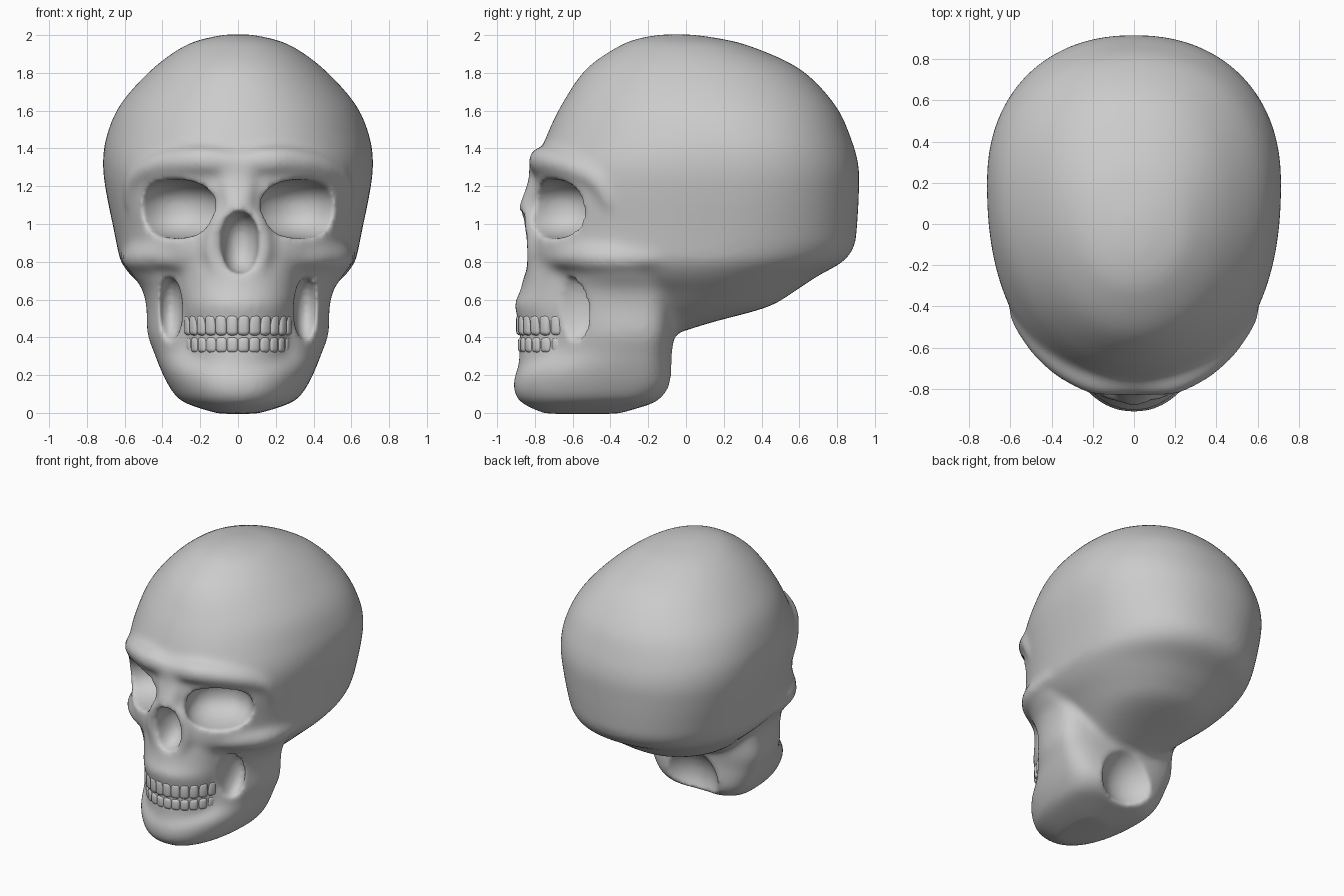
import bpy, bmesh, math
from mathutils import Matrix, Vector

cube = bpy.data.objects.get("Cube")
if cube:
    bpy.data.objects.remove(cube)

bone = bpy.data.materials.new("bone_grey")
bone.use_nodes = True
bone.diffuse_color = (0.6, 0.6, 0.6, 1)
bone.node_tree.nodes["Principled BSDF"].inputs["Base Color"].default_value = (0.6, 0.6, 0.6, 1)


def spline(keys, steps):
    """Smooth curve through tuples of any length."""
    pts = [Vector(k) for k in keys]
    out = []
    for i in range(len(pts) - 1):
        a, b, c, d = pts[max(i - 1, 0)], pts[i], pts[i + 1], pts[min(i + 2, len(pts) - 1)]
        for s in range(steps):
            t = s / steps
            out.append(b + (c - a) * (t / 2) + (a * 2 - b * 5 + c * 4 - d) * (t * t / 2)
                       + (b * 3 - a - c * 3 + d) * (t ** 3 / 2))
    return out + [pts[-1]]


def spow(v, k):
    return math.copysign(abs(v) ** k, v)


def loft(bm, keys, back_pow, n=72):
    """Stack egg-shaped rings given as (z, front, back, half width, widest y, front squareness)."""
    rings = []
    for z, front, back, w, mid, front_pow in spline(keys, 5):
        ring = []
        for i in range(n):
            a = 2 * math.pi * i / n
            ahead = math.cos(a) > 0
            e = 2 / (front_pow if ahead else back_pow)
            reach = mid - front if ahead else back - mid
            ring.append(bm.verts.new((w * spow(math.sin(a), e), mid - reach * spow(math.cos(a), e), z)))
        rings.append(ring)
    for lo, hi in zip(rings, rings[1:]):
        for i in range(n):
            j = (i + 1) % n
            bm.faces.new((lo[i], lo[j], hi[j], hi[i]))
    bm.faces.new(rings[0][::-1])
    bm.faces.new(rings[-1])


def ridge(bm, keys):
    """Mirrored soft ridge through (x, y, z, radius)."""
    for x, y, z, r in spline(keys, 6):
        for side in (1, -1):
            bmesh.ops.create_icosphere(bm, subdivisions=2, radius=r,
                                       matrix=Matrix.Translation((side * x, y, z)))


def blob(bm, centre, radii, turn=0.0, square=1.0):
    verts = bmesh.ops.create_icosphere(bm, subdivisions=4, radius=1)["verts"]
    for v in verts:
        v.co = [spow(c, square) for c in v.co]
    m = Matrix.Translation(centre) @ Matrix.Rotation(turn, 4, 'Z') @ Matrix.Diagonal((*radii, 1))
    bmesh.ops.transform(bm, matrix=m, verts=verts)


def make(name, bm):
    bmesh.ops.recalc_face_normals(bm, faces=bm.faces)
    mesh = bpy.data.meshes.new(name)
    bm.to_mesh(mesh)
    bm.free()
    obj = bpy.data.objects.new(name, mesh)
    bpy.context.collection.objects.link(obj)
    return obj


# Braincase and upper face, with sloping base
bm = bmesh.new()
loft(bm, [
    (0.43, -0.30, -0.02, 0.20, -0.15, 2), (0.48, -0.40, 0.14, 0.28, -0.10, 2),
    (0.56, -0.50, 0.43, 0.38, -0.02, 2), (0.64, -0.60, 0.57, 0.47, 0.03, 2),
    (0.72, -0.73, 0.69, 0.56, 0.05, 2.15), (0.80, -0.81, 0.83, 0.62, 0.10, 2.3),
    (0.88, -0.82, 0.89, 0.64, 0.15, 2.35), (0.98, -0.81, 0.905, 0.66, 0.18, 2.35),
    (1.15, -0.80, 0.915, 0.695, 0.20, 2.35), (1.30, -0.79, 0.915, 0.715, 0.20, 2.3),
    (1.45, -0.745, 0.875, 0.70, 0.18, 2.15), (1.63, -0.66, 0.79, 0.625, 0.12, 2.05),
    (1.82, -0.53, 0.605, 0.455, 0.06, 2), (1.945, -0.35, 0.33, 0.28, 0.0, 2),
    (1.99, -0.22, 0.13, 0.14, -0.04, 2), (2.005, -0.10, 0.0, 0.04, -0.05, 2)], 2.2)

# Jaw body and rami
loft(bm, [
    (-0.005, -0.75, -0.36, 0.10, -0.55, 2.2), (0.03, -0.83, -0.24, 0.22, -0.45, 2.2),
    (0.07, -0.89, -0.13, 0.31, -0.35, 2.2), (0.14, -0.915, -0.07, 0.365, -0.30, 2.2),
    (0.23, -0.89, -0.065, 0.41, -0.28, 2.2), (0.32, -0.77, -0.07, 0.445, -0.26, 2.2),
    (0.42, -0.74, -0.06, 0.48, -0.25, 2.2), (0.56, -0.74, -0.05, 0.485, -0.25, 2.2),
    (0.66, -0.72, -0.05, 0.51, -0.26, 2.2), (0.73, -0.70, -0.08, 0.56, -0.28, 2.2),
    (0.80, -0.68, -0.10, 0.58, -0.30, 2.2)], 3.0)

# Muzzle behind the teeth
loft(bm, [
    (0.20, -0.895, -0.4, 0.27, -0.55, 2), (0.28, -0.885, -0.4, 0.28, -0.55, 2),
    (0.36, -0.88, -0.4, 0.285, -0.55, 2), (0.46, -0.885, -0.4, 0.29, -0.55, 2),
    (0.53, -0.90, -0.4, 0.305, -0.55, 2), (0.58, -0.91, -0.4, 0.31, -0.55, 2),
    (0.64, -0.88, -0.4, 0.32, -0.55, 2), (0.72, -0.86, -0.4, 0.33, -0.55, 2),
    (0.80, -0.84, -0.4, 0.34, -0.55, 2), (0.95, -0.79, -0.4, 0.30, -0.55, 2)], 2.2)

# Brows, cheekbones, nose bridge and nose rim
ridge(bm, [(0, -0.765, 1.32, 0.07), (0.2, -0.75, 1.335, 0.08), (0.4, -0.63, 1.31, 0.075),
           (0.535, -0.475, 1.24, 0.06), (0.565, -0.40, 1.12, 0.045)])
ridge(bm, [(0.22, -0.71, 0.82, 0.065), (0.4, -0.595, 0.83, 0.075),
           (0.52, -0.43, 0.82, 0.075), (0.57, -0.2, 0.82, 0.055), (0.57, 0.0, 0.83, 0.04)])
ridge(bm, [(0, -0.74, 1.32, 0.09), (0.03, -0.76, 1.2, 0.085), (0.01, -0.82, 1.08, 0.07)])
ridge(bm, [(0, -0.83, 1.09, 0.06), (0.10, -0.81, 1.0, 0.055),
           (0.135, -0.80, 0.86, 0.05), (0.08, -0.81, 0.74, 0.045), (0, -0.82, 0.72, 0.04)])
skull = make("skull", bm)

# Hollow cutters: eye sockets, nose, cheeks and the space between the rami
sockets, nose, hollows = bmesh.new(), bmesh.new(), bmesh.new()
for side in (1, -1):
    blob(sockets, (side * 0.335, -0.70, 1.08), (0.23, 0.26, 0.155), side * 0.62, 0.85)
    blob(hollows, (side * 0.36, -0.60, 0.55), (0.07, 0.14, 0.17))
blob(nose, (0.01, -0.87, 0.9), (0.1, 0.18, 0.165), 0, 0.9)
blob(hollows, (0, 0.12, 0.17), (0.27, 0.32, 0.28))
cutters = [make("socket_cutter", sockets), make("nose_cutter", nose), make("hollow_cutter", hollows)]


def fuse(voxel, rounds):
    mod = skull.modifiers.new("fuse", 'REMESH')
    mod.mode = 'VOXEL'
    mod.voxel_size = voxel
    mod = skull.modifiers.new("soften", 'SMOOTH')
    mod.factor = 0.5
    mod.iterations = rounds


# Fuse the bone, carve it, then soften the rims
fuse(0.02, 12)
for cutter in cutters:
    cutter.hide_render = True
    mod = skull.modifiers.new("carve", 'BOOLEAN')
    mod.operation = 'DIFFERENCE'
    mod.object = cutter
fuse(0.016, 7)
bpy.context.view_layer.update()
graph = bpy.context.evaluated_depsgraph_get()
baked = bpy.data.meshes.new_from_object(skull.evaluated_get(graph))
skull.modifiers.clear()
skull.data = baked
for cutter in cutters:
    bpy.data.objects.remove(cutter)

# Teeth along the arch
parts = [skull]
for name, z, height, grow in (("upper_teeth", 0.465, 0.11, 0.0), ("lower_teeth", 0.36, 0.085, -0.01)):
    bm = bmesh.new()
    for i in range(12):
        a = math.radians(-66 + 12 * i)
        place = Matrix.Translation(((0.275 + grow) * math.sin(a), -0.55 - (0.32 + grow) * math.cos(a), z))
        bmesh.ops.create_cube(bm, size=1, matrix=place @ Matrix.Rotation(a, 4, 'Z')
                              @ Matrix.Diagonal((0.064, 0.06, height, 1)))
    teeth = make(name, bm)
    bevel = teeth.modifiers.new("rounding", 'BEVEL')
    bevel.width = 0.022
    bevel.segments = 3
    parts.append(teeth)

for obj in parts:
    obj.data.materials.clear()
    obj.data.materials.append(bone)
    obj.data.polygons.foreach_set("use_smooth", [True] * len(obj.data.polygons))
    obj.data.update()
